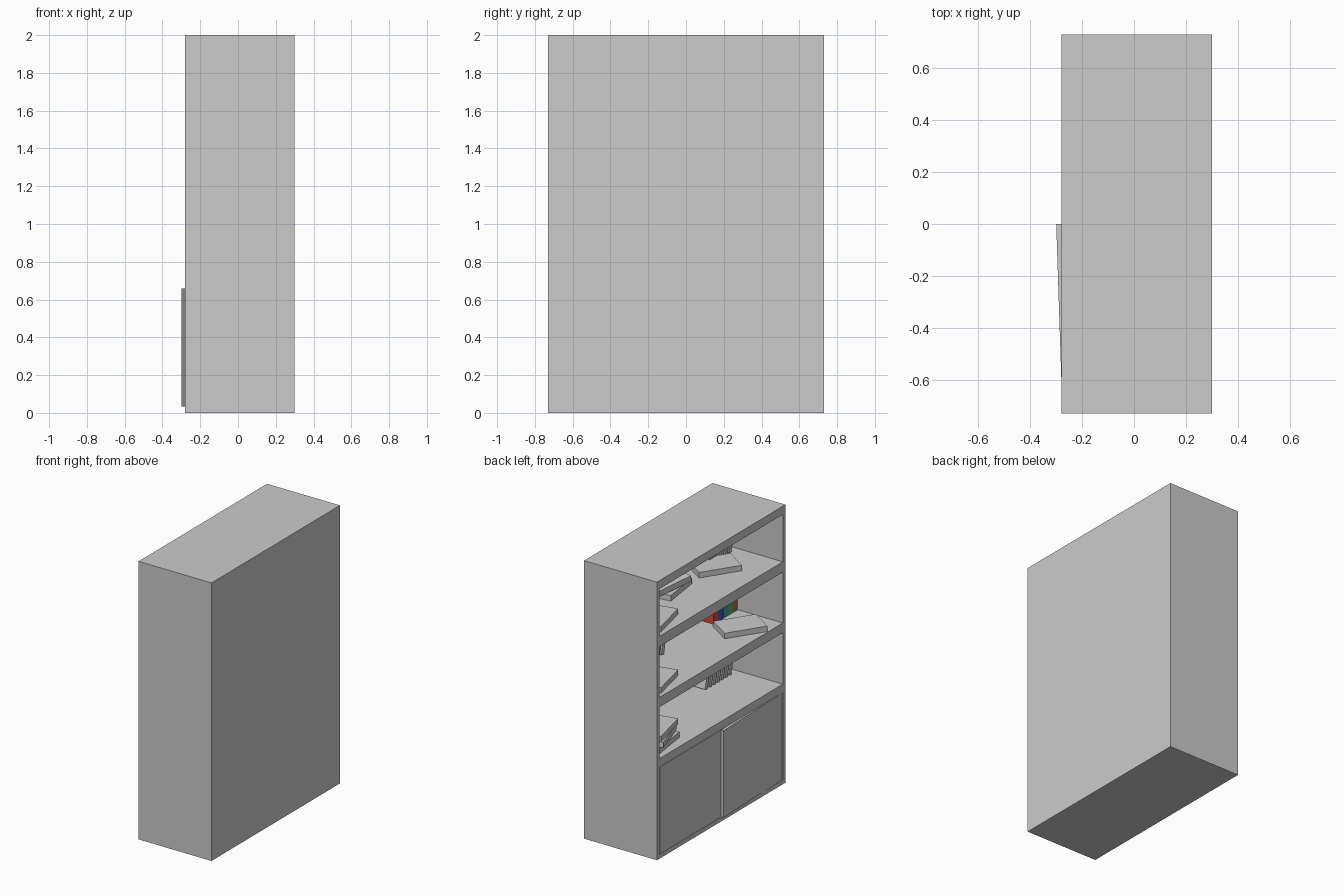
import bpy, math
from mathutils import Matrix, Vector

if "Cube" in bpy.data.objects:
    bpy.data.objects.remove(bpy.data.objects["Cube"])


def box(name, lo, hi, color=None):
    """Axis-aligned box between two corners."""
    c = [(a + b) / 2 for a, b in zip(lo, hi)]
    bpy.ops.mesh.primitive_cube_add(size=1)
    o = bpy.context.object
    o.name = name
    size = Matrix.Diagonal([b - a for a, b in zip(lo, hi)] + [1])
    o.data.transform(Matrix.Translation(c) @ size)
    if color:
        m = bpy.data.materials.new(name + "_colour")
        m.diffuse_color = (*color, 1)
        m.use_nodes = True
        m.node_tree.nodes["Principled BSDF"].inputs["Base Color"].default_value = m.diffuse_color
        o.data.materials.append(m)
    return o


def flat_book(name, x, y, z, deg, size=(0.2, 0.3, 0.04), tilt=0):
    """Book lying on its side, turned about the vertical."""
    w, l, h = size
    o = box(name, (-w / 2, -l / 2, 0), (w / 2, l / 2, h))
    o.location = (x, y, z)
    o.rotation_euler = (math.radians(tilt), 0, math.radians(deg))
    return o


def standing_book(name, y, z, thick, height, lean=0, depth=0.2, color=None):
    """Book standing at the back; y is its lower -y edge, lean tips it to -y."""
    o = box(name, (-depth, 0, 0), (0, thick, height), color)
    o.location = (0.278, y, z)
    o.rotation_euler.x = math.radians(lean)
    return o


F, B, W = -0.28, 0.30, 0.73          # open face, back face, half width

# Carcass
for side, s in (("left", 1), ("right", -1)):
    ys = sorted((s * W, s * (W - 0.03)))
    box(side + "_side_panel", (F, ys[0], 0), (B, ys[1], 2))
box("back_panel", (0.28, -0.7, 0), (B, 0.7, 2))
for name, z0, z1 in (("base_board", 0, 0.03), ("lower_shelf", 0.66, 0.72),
                     ("middle_shelf", 1.09, 1.16), ("upper_shelf", 1.525, 1.60),
                     ("top_board", 1.94, 2.0)):
    box(name, (F, -0.7, z0), (0.28, 0.7, z1))

# Cupboard doors, one slightly ajar
box("closed_door", (F, 0.004, 0.033), (F + 0.02, 0.698, 0.658))
door = box("ajar_door", (0, 0, 0.033), (0.02, 0.698, 0.658))
door.location = (-0.277, -0.698, 0)
door.rotation_euler.z = math.atan2(0.023, 0.698)

# Upper shelf books
flat_book("upper_flat_book", 0.025, -0.363, 1.60, -33)
flat_book("upper_side_book", -0.12, 0.52, 1.60, 13)
flat_book("upper_stack_book", 0.09, 0.08, 1.60, 8)
flat_book("upper_stack_top_book", 0.09, 0.12, 1.65, -14, tilt=-6)
for i in range(6):
    standing_book(f"upper_leaning_book_{i}", -0.625 + i * 0.045, 1.60, 0.03, 0.25, 15)

# Middle shelf books, with the coloured row
colors = [(0.45, 0.15, 0.08), (0.1, 0.45, 0.12), (0.05, 0.35, 0.4),
          (0.03, 0.12, 0.6), (0.7, 0.06, 0.03)]
for i, c in enumerate(colors):
    standing_book(f"coloured_book_{i}", -0.699 + i * 0.055, 1.16, 0.054, 0.27, color=c)
flat_book("middle_flat_book", -0.108, -0.463, 1.16, -33)
flat_book("middle_side_book", -0.12, 0.52, 1.16, 13)
for i in range(4):
    standing_book(f"middle_leaning_book_{i}", 0.14 + i * 0.05, 1.16, 0.03, 0.25, 12)

# Lower shelf books
for i in range(7):
    standing_book(f"lower_leaning_book_{i}", -0.625 + i * 0.045, 0.72, 0.03, 0.25, 15)
for i, deg in enumerate((8, 18, 13)):
    flat_book(f"lower_stack_book_{i}", -0.12, 0.52, 0.72 + i * 0.045, deg)
